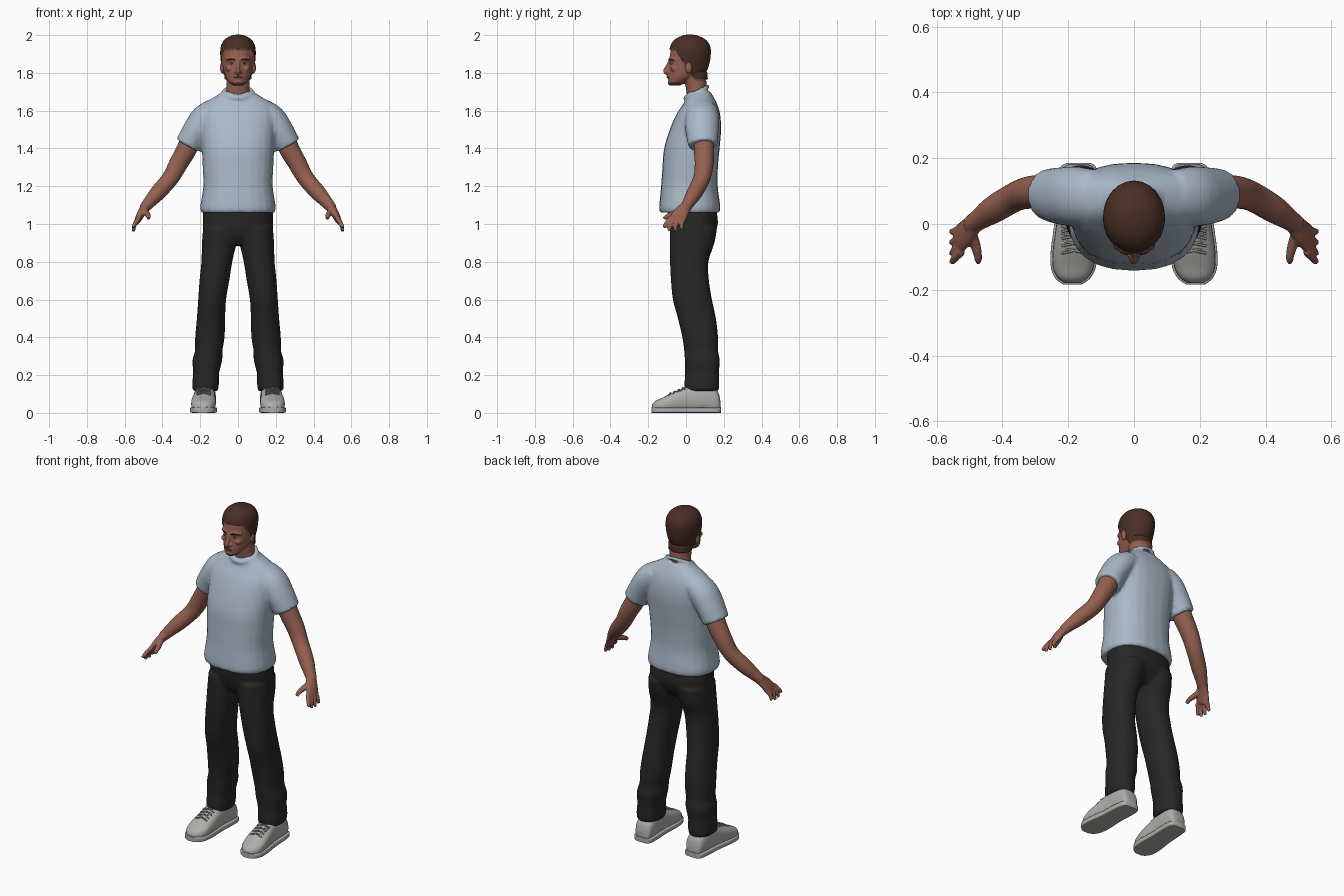
import bpy, bmesh, math
from mathutils import Vector, Matrix

cube = bpy.data.objects.get("Cube")
if cube:
    bpy.data.objects.remove(cube, do_unlink=True)

X, Y, Z = Vector((1, 0, 0)), Vector((0, 1, 0)), Vector((0, 0, 1))


def material(name, r, g, b):
    m = bpy.data.materials.new(name)
    m.use_nodes = True
    m.diffuse_color = (r, g, b, 1)
    bsdf = m.node_tree.nodes["Principled BSDF"]
    bsdf.inputs["Base Color"].default_value = (r, g, b, 1)
    bsdf.inputs["Roughness"].default_value = 0.8
    return m


shirt_blue = material("shirt_blue", 0.40, 0.48, 0.58)
trouser_black = material("trouser_black", 0.02, 0.02, 0.021)
skin = material("skin", 0.30, 0.118, 0.08)
hair_brown = material("hair_brown", 0.066, 0.027, 0.018)
stubble = material("stubble", 0.10, 0.045, 0.032)
lip = material("lip", 0.20, 0.07, 0.055)
eye_white = material("eye_white", 0.42, 0.38, 0.35)
shoe_grey = material("shoe_grey", 0.42, 0.42, 0.40)
lace_grey = material("lace_grey", 0.24, 0.24, 0.23)


def refine(points, steps=4):
    """Smooth a list of stations with a Catmull-Rom spline."""
    pts = [Vector(p) for p in points]
    out = []
    for i in range(len(pts) - 1):
        a, b, c, d = pts[max(i - 1, 0)], pts[i], pts[i + 1], pts[min(i + 2, len(pts) - 1)]
        for k in range(steps):
            t = k / steps
            out.append(0.5 * (2 * b + (c - a) * t + (2 * a - 5 * b + 4 * c - d) * t * t
                              + (3 * b - a - 3 * c + d) * t ** 3))
    return out + [pts[-1]]


def loft(bm, stations, u=None, v=None, ref=Y, sides=24, power=2, side=1):
    """Skin rings along stations (x, y, z, radius_u, radius_v)."""
    st = refine([s if len(s) == 5 else (*s, s[3]) for s in stations])
    rings = []
    for i, s in enumerate(st):
        centre = Vector(s[:3])
        a, b = u, v
        if u is None:
            tangent = Vector(st[min(i + 1, len(st) - 1)][:3]) - Vector(st[max(i - 1, 0)][:3])
            b = tangent.cross(ref).normalized()
            a = b.cross(tangent).normalized()
        ring = []
        for k in range(sides):
            ang = math.tau * k / sides
            c, d = math.cos(ang), math.sin(ang)
            p = (centre + a * math.copysign(abs(c) ** (2 / power), c) * s[3]
                 + b * math.copysign(abs(d) ** (2 / power), d) * s[4])
            ring.append(bm.verts.new((p.x * side, p.y, p.z)))
        rings.append(ring)
    for r0, r1 in zip(rings, rings[1:]):
        for k in range(sides):
            j = (k + 1) % sides
            bm.faces.new((r0[k], r0[j], r1[j], r1[k]))
    bm.faces.new(rings[0])
    bm.faces.new(rings[-1])


def column(bm, rows, side=1, power=2):
    """Loft of level rings from rows (z, x, y, radius_x, radius_y)."""
    loft(bm, [(x, y, z, rx, ry) for z, x, y, rx, ry in rows], X, Y, side=side, power=power)


def ball(bm, centre, radii):
    m = Matrix.Translation(centre) @ Matrix.Diagonal((*radii, 1))
    bmesh.ops.create_uvsphere(bm, u_segments=20, v_segments=12, radius=1, matrix=m)


def finish(name, bm, mat, voxel=0, smooth=4):
    """Make the object; a voxel size fuses its pieces into one soft skin."""
    bmesh.ops.recalc_face_normals(bm, faces=bm.faces)
    me = bpy.data.meshes.new(name)
    bm.to_mesh(me)
    bm.free()
    me.materials.append(mat)
    me.shade_smooth()
    ob = bpy.data.objects.new(name, me)
    bpy.context.collection.objects.link(ob)
    if voxel:
        fuse = ob.modifiers.new("fuse", 'REMESH')
        fuse.mode = 'VOXEL'
        fuse.voxel_size = voxel
        fuse.use_smooth_shade = True
        soft = ob.modifiers.new("soften", 'SMOOTH')
        soft.factor, soft.iterations = 0.5, smooth
    else:
        bpy.context.view_layer.objects.active = ob
        ob.select_set(True)
        bpy.ops.object.shade_smooth_by_angle(angle=math.radians(50))
        ob.select_set(False)
    return ob


# T-shirt: body, tilted collar and short sleeves
bm = bmesh.new()
column(bm, [(1.06, 0, .02, .195, .158), (1.09, 0, .02, .2, .162), (1.2, 0, .018, .184, .15),
            (1.3, 0, .022, .187, .147), (1.4, 0, .031, .192, .147), (1.5, 0, .05, .198, .136),
            (1.58, 0, .065, .2, .116), (1.635, 0, .075, .18, .09), (1.67, 0, .075, .13, .072),
            (1.70, 0, .07, .08, .06)], power=2.4)
collar = []
for k in range(33):
    a = math.tau * k / 32
    collar.append((.074 * math.cos(a), .056 + .06 * math.sin(a), 1.698 + .03 * math.sin(a), .012))
loft(bm, collar, ref=Z, sides=10)
for s in (1, -1):
    loft(bm, [(.12, .085, 1.61, .08, .06), (.175, .085, 1.56, .09, .075),
              (.22, .085, 1.495, .088, .073), (.264, .09, 1.415, .078, .071)], side=s)
finish("shirt", bm, shirt_blue, .01)

# Trousers: hips and two legs with gathered hems
bm = bmesh.new()
column(bm, [(.89, 0, .03, .11, .07), (.93, 0, .035, .165, .105),
            (1.0, 0, .04, .186, .129), (1.09, 0, .03, .183, .128)], power=2.3)
for s in (1, -1):
    column(bm, [(.115, .172, .083, .066, .089), (.15, .172, .084, .071, .093),
                (.21, .169, .085, .069, .09), (.28, .162, .086, .079, .093),
                (.33, .155, .08, .073, .09), (.4, .149, .075, .078, .095),
                (.5, .143, .058, .075, .101), (.6, .137, .034, .074, .104),
                (.7, .125, .021, .079, .101), (.8, .112, .017, .082, .102),
                (.9, .1, .033, .091, .118), (.98, .095, .04, .09, .125)], side=s, power=2.2)
finish("trousers", bm, trouser_black, .01)

# Bare arms and hands
for label, s in (("left", 1), ("right", -1)):
    bm = bmesh.new()
    loft(bm, [(.22, .09, 1.52, .055), (.27, .095, 1.4, .054), (.315, .096, 1.32, .05),
              (.36, .083, 1.24, .045), (.425, .045, 1.165, .042),
              (.465, .018, 1.12, .034), (.497, -.005, 1.083, .028)], side=s)
    loft(bm, [(.485, .003, 1.095, .03, .027), (.51, -.025, 1.06, .04, .022),
              (.527, -.043, 1.028, .044, .018), (.532, -.05, 1.015, .04, .014)], side=s)
    for base, tip, drop in ((-.082, -.118, .982), (-.059, -.09, .963),
                            (-.036, -.056, .96), (-.012, -.022, .968)):
        loft(bm, [(.523, base, 1.035, .013), (.546, (base + tip) / 2 - .006, 1.0, .012),
                  (.554, tip, drop, .009)], side=s, sides=12)
    loft(bm, [(.497, -.02, 1.075, .018), (.482, -.065, 1.055, .016),
              (.474, -.098, 1.042, .013), (.474, -.117, 1.028, .01)], side=s, sides=12)
    finish(label + "_arm", bm, skin, .0055, 3)

# Head, neck and facial relief
bm = bmesh.new()
column(bm, [(1.64, 0, .065, .07, .055), (1.71, 0, .056, .062, .055), (1.8, 0, .045, .062, .06)])
column(bm, [(1.732, 0, -.058, .022, .026), (1.748, 0, -.047, .045, .046),
            (1.78, 0, -.015, .066, .078), (1.81, 0, .005, .076, .095),
            (1.85, 0, .013, .081, .102), (1.89, 0, .018, .085, .104),
            (1.93, 0, .022, .084, .1), (1.96, 0, .022, .073, .086),
            (1.98, 0, .022, .052, .06), (1.993, 0, .022, .02, .025)])
loft(bm, [(0, -.082, 1.872, .009), (0, -.096, 1.838, .01), (0, -.109, 1.811, .013),
          (0, -.094, 1.797, .014)], ref=X, sides=12)
ball(bm, (0, -.076, 1.748), (.026, .022, .016))
ball(bm, (0, -.085, 1.776), (.028, .014, .012))
for s in (1, -1):
    ball(bm, (s * .013, -.092, 1.805), (.01, .011, .008))
    ball(bm, (s * .045, -.06, 1.822), (.02, .022, .016))
    loft(bm, [(.01, -.083, 1.868, .008), (.035, -.079, 1.874, .009), (.062, -.056, 1.87, .007)],
         ref=Z, sides=12, side=s)
head = finish("head", bm, skin, .005, 3)
baked = bpy.data.meshes.new_from_object(head.evaluated_get(bpy.context.evaluated_depsgraph_get()))
head.modifiers.clear()
head.data = baked
baked.materials.clear()
for m in (skin, hair_brown, stubble):
    baked.materials.append(m)


def hairline(y):
    if y < -.05:
        return 1.925
    if y < 0:
        return 1.925 - 1.7 * (y + .05)
    return max(1.768, 1.84 - 1.5 * y)


# Hair is coloured by the hairline and raised off the scalp
bm = bmesh.new()
bm.from_mesh(baked)
raised = set()
for f in bm.faces:
    c = f.calc_center_median()
    f.smooth = True
    if c.z > hairline(c.y):
        f.material_index = 1
        raised.update(f.verts)
    elif 1.725 < c.z < 1.75 and c.y < -.03:
        f.material_index = 2
bm.normal_update()
for vert, shift in [(v, v.normal * .009) for v in raised]:
    vert.co += shift
bm.to_mesh(baked)
bm.free()

# Ears, eyes, brows and mouth
for label, s in (("left", 1), ("right", -1)):
    bm = bmesh.new()
    ball(bm, (s * .082, .014, 1.828), (.013, .019, .031))
    finish(label + "_ear", bm, skin)
    bm = bmesh.new()
    ball(bm, (s * .033, -.075, 1.851), (.013, .009, .006))
    finish(label + "_eye", bm, eye_white)
    bm = bmesh.new()
    ball(bm, (s * .033, -.083, 1.851), (.005, .003, .005))
    finish(label + "_iris", bm, hair_brown)
    bm = bmesh.new()
    loft(bm, [(.014, -.089, 1.868, .003), (.035, -.087, 1.873, .004), (.058, -.066, 1.869, .003)],
         ref=Z, sides=10, side=s)
    finish(label + "_brow", bm, hair_brown)
bm = bmesh.new()
loft(bm, [(-.024, -.09, 1.776, .003), (0, -.098, 1.778, .005), (.024, -.09, 1.776, .003)],
     ref=Z, sides=10)
finish("mouth", bm, lip)

# Shoes: rows of (y, half width, height) from heel to toe
foot = [(.182, .03, .06), (.165, .05, .115), (.1, .056, .15), (.03, .056, .145),
        (-.02, .06, .125), (-.08, .065, .1), (-.13, .062, .075),
        (-.163, .046, .06), (-.18, .022, .042)]
for label, s in (("left", 1), ("right", -1)):
    bm = bmesh.new()
    loft(bm, [(.178 - y * .05, y, h / 2 + .003, w, h / 2) for y, w, h in foot],
         X, Z, power=2.6, side=s)
    finish(label + "_shoe", bm, shoe_grey)
    bm = bmesh.new()
    loft(bm, [(.178 - y * .05, y * 1.02, .015, w + .006, .015) for y, w, h in foot],
         X, Z, power=7, sides=32, side=s)
    finish(label + "_sole", bm, shoe_grey)
    bm = bmesh.new()
    for k in range(4):
        y = -.015 - .022 * k
        h = .131 - .0092 * k
        for slant in (.008, -.008):
            loft(bm, [(.145, y + slant, h - .008, .004), (.182, y, h + .002, .004),
                      (.219, y - slant, h - .008, .004)], ref=Z, sides=8, side=s)
    finish(label + "_laces", bm, lace_grey)
